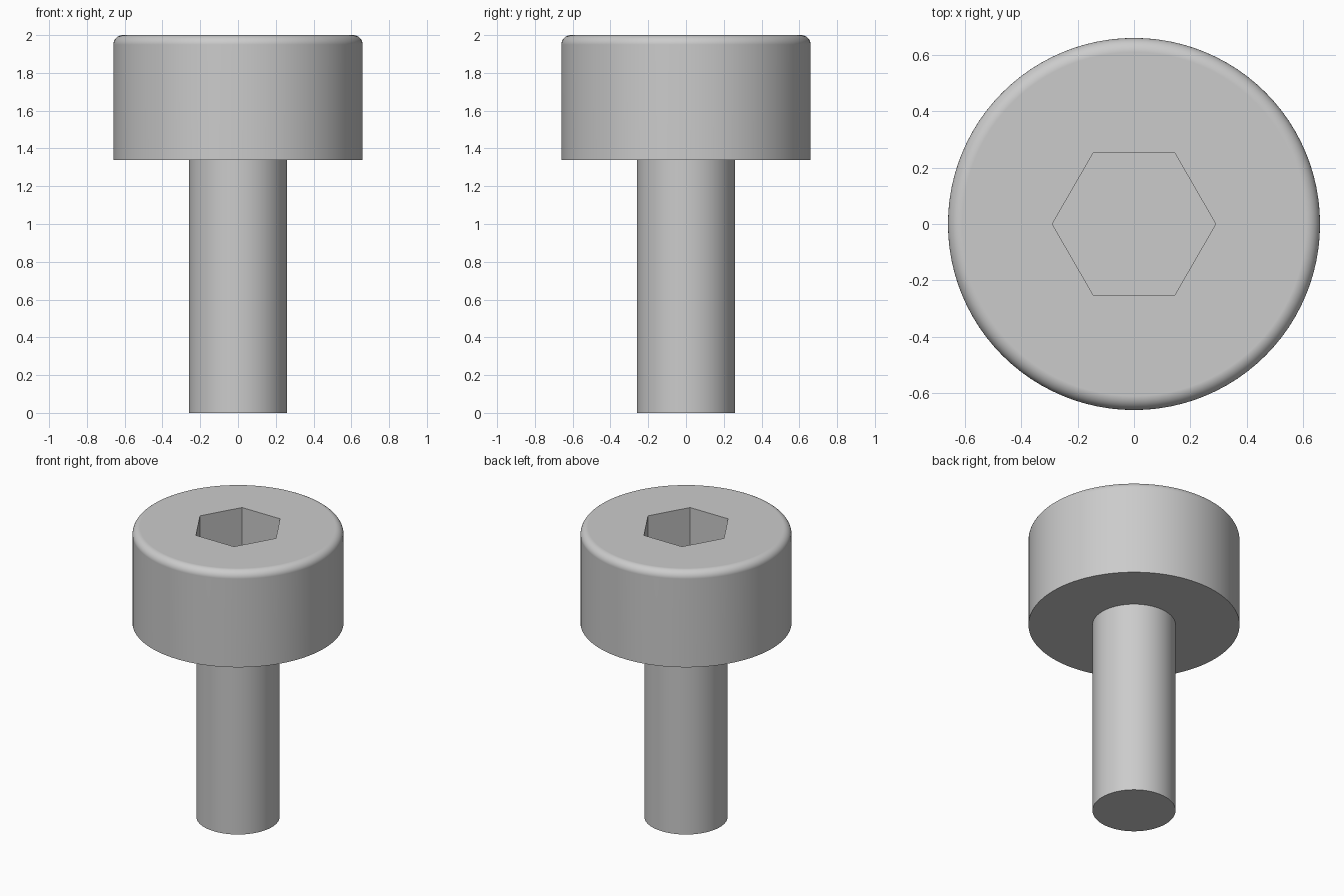
import bpy, bmesh
from math import pi, sin, cos

if "Cube" in bpy.data.objects:
    bpy.data.objects.remove(bpy.data.objects["Cube"])

HEAD_R, SHANK_R = 0.66, 0.26
HEAD_Z, TOP_Z = 1.34, 2.0
FILLET, SOCKET_R, SOCKET_DEPTH = 0.05, 0.29, 0.38
SIDES, STEPS = 96, 8


def new_object(name, bm):
    bmesh.ops.recalc_face_normals(bm, faces=bm.faces)
    mesh = bpy.data.meshes.new(name)
    bm.to_mesh(mesh)
    bm.free()
    obj = bpy.data.objects.new(name, mesh)
    bpy.context.collection.objects.link(obj)
    return obj


def lathe(name, profile, sides):
    """Revolve (radius, z) points about z and cap both ends."""
    bm = bmesh.new()
    rings = [[bm.verts.new((r * cos(2 * pi * i / sides), r * sin(2 * pi * i / sides), z))
              for i in range(sides)] for r, z in profile]
    for a, b in zip(rings, rings[1:]):
        for i in range(sides):
            j = (i + 1) % sides
            bm.faces.new((a[i], a[j], b[j], b[i]))
    bm.faces.new(rings[0])
    bm.faces.new(rings[-1])
    return new_object(name, bm)


# Shank, head and rounded top rim as one turned profile
rim = [(HEAD_R - FILLET + FILLET * cos(pi / 2 * k / STEPS),
        TOP_Z - FILLET + FILLET * sin(pi / 2 * k / STEPS)) for k in range(STEPS + 1)]
screw = lathe("socket_head_screw",
              [(SHANK_R, 0), (SHANK_R, HEAD_Z), (HEAD_R, HEAD_Z)] + rim, SIDES)

# Hexagonal drive socket, corners on the x axis
cutter = lathe("socket_cutter",
               [(SOCKET_R, TOP_Z - SOCKET_DEPTH), (SOCKET_R, TOP_Z + 0.2)], 6)
cutter.hide_render = True
cut = screw.modifiers.new("socket", 'BOOLEAN')
cut.operation = 'DIFFERENCE'
cut.solver = 'EXACT'
cut.object = cutter
bpy.context.view_layer.objects.active = screw
screw.select_set(True)
bpy.ops.object.modifier_apply(modifier=cut.name)
bpy.data.objects.remove(cutter)

# Smooth round surfaces, crisp edges and flat top
bpy.ops.object.shade_smooth_by_angle(angle=pi / 6)
weighted = screw.modifiers.new("flat_top_normals", 'WEIGHTED_NORMAL')
weighted.keep_sharp = True
